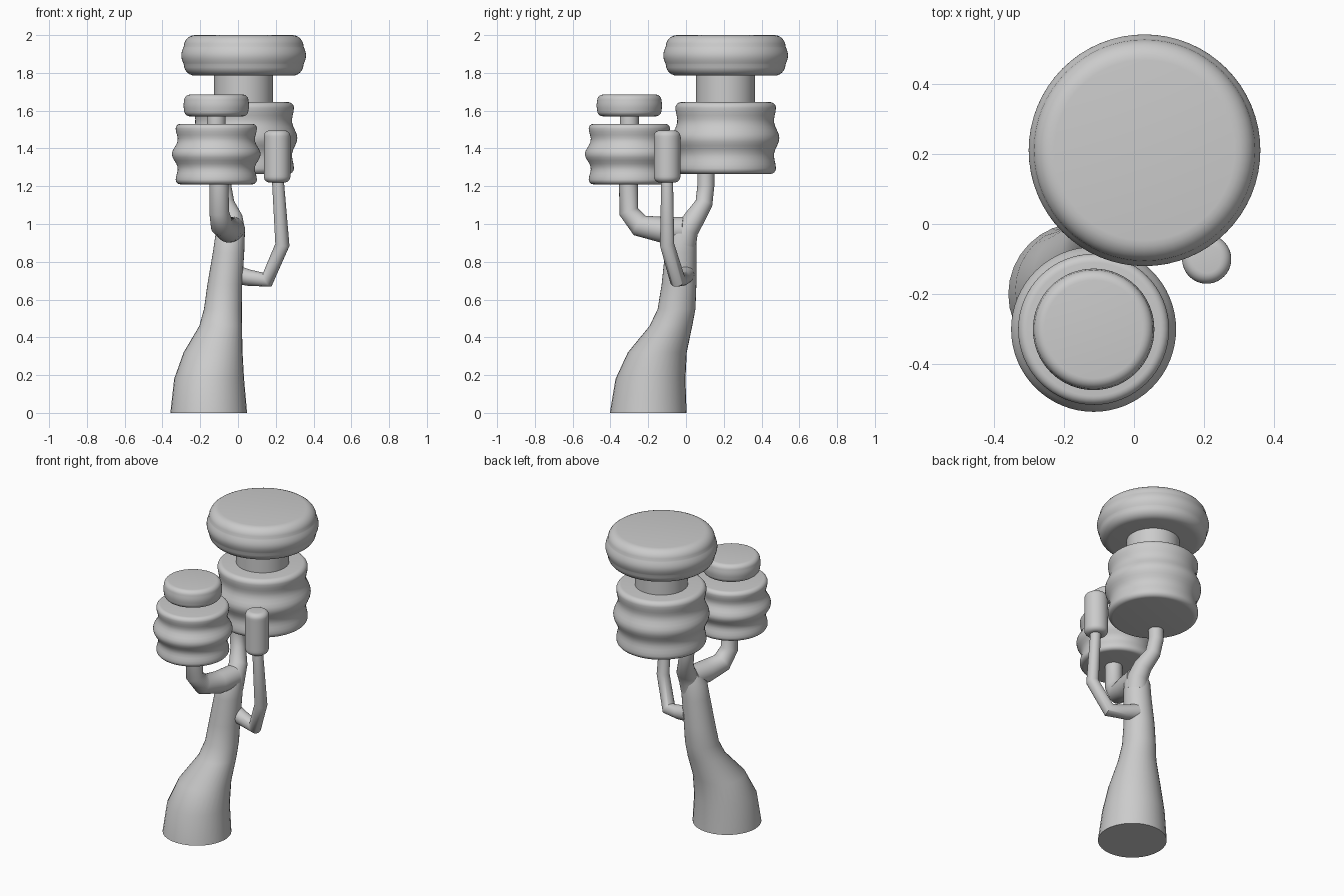
import bpy
import bmesh
from math import cos, sin, pi, radians
from mathutils import Vector

cube = bpy.data.objects.get("Cube")
if cube:
    bpy.data.objects.remove(cube)

grey = bpy.data.materials.new("plain grey")
grey.use_nodes = True
COLOUR = (0.6, 0.6, 0.6, 1)
grey.diffuse_color = COLOUR
grey.node_tree.nodes["Principled BSDF"].inputs["Base Color"].default_value = COLOUR


def finish(name, bm, angle):
    bmesh.ops.recalc_face_normals(bm, faces=bm.faces)
    mesh = bpy.data.meshes.new(name)
    bm.to_mesh(mesh)
    bm.free()
    mesh.materials.append(grey)
    obj = bpy.data.objects.new(name, mesh)
    bpy.context.collection.objects.link(obj)
    bpy.ops.object.select_all(action='DESELECT')
    obj.select_set(True)
    bpy.context.view_layer.objects.active = obj
    bpy.ops.object.shade_smooth_by_angle(angle=radians(angle))
    return obj


def loft(name, rings, level=False, sides=32, angle=50):
    """Tube through (x, y, z, radius) rings; level keeps the rings flat."""
    bm = bmesh.new()
    centres = [Vector(r[:3]) for r in rings]
    loops = []
    u = Vector((1, 0, 0))
    for i, c in enumerate(centres):
        before = (c - centres[i - 1]).normalized() if i else Vector()
        after = (centres[i + 1] - c).normalized() if i + 1 < len(rings) else Vector()
        t = Vector((0, 0, 1)) if level else (before + after).normalized()
        if i == 0 and abs(t.dot(u)) > 0.9:
            u = Vector((0, 1, 0))
        u = (u - t * u.dot(t)).normalized()
        v = t.cross(u)
        loops.append([bm.verts.new(c + rings[i][3] * (u * cos(a) + v * sin(a)))
                      for a in (2 * pi * k / sides for k in range(sides))])
    for a, b in zip(loops, loops[1:]):
        for k in range(sides):
            n = (k + 1) % sides
            bm.faces.new((a[k], a[n], b[n], b[k]))
    bm.faces.new(loops[0])
    bm.faces.new(loops[-1])
    return finish(name, bm, angle)


def rounded_drum(name, x, y, bottom, top, radius, corner, belly=0, waves=0):
    """Turned disc with rounded rims and an optional swelling in the side."""
    profile = []
    steps = 6
    for k in range(steps + 1):
        a = pi / 2 * k / steps
        profile.append((radius - corner + corner * sin(a),
                        bottom + corner - corner * cos(a)))
    low, high = bottom + corner, top - corner
    for k in range(1, 16):
        f = k / 16
        # One soft central ridge with a shallow groove on either side
        swell = sin(pi * f) if not waves else cos(waves * pi * (f - 0.5)) * sin(pi * f)
        profile.append((radius + belly * swell, low + (high - low) * f))
    for k in range(steps + 1):
        a = pi / 2 * k / steps
        profile.append((radius - corner + corner * cos(a),
                        top - corner + corner * sin(a)))
    loft(name, [(x, y, z, r) for r, z in profile], level=True, sides=64, angle=50)


# Trunk, sweeping back from a wide foot
loft("trunk", [(-.155, -.2, 0, .203), (-.153, -.188, .18, .185),
               (-.132, -.152, .32, .156), (-.092, -.08, .46, .113),
               (-.08, -.05, .55, .1), (-.07, -.037, .68, .092),
               (-.05, -.028, .85, .083), (-.042, -.022, .94, .078),
               (-.035, -.01, 1.0, .055)], level=True)

# Branches
loft("back_branch", [(-.035, -.015, .9, .07), (-.025, .005, .97, .062),
                     (-.03, .045, 1.03, .055), (-.065, .095, 1.11, .046),
                     (-.08, .105, 1.2, .045), (-.08, .105, 1.3, .045)])
loft("front_branch", [(-.03, -.01, .97, .068), (-.05, -.13, .97, .068),
                      (-.085, -.245, .992, .06), (-.1, -.303, 1.065, .052),
                      (-.1, -.305, 1.25, .05)])
loft("side_twig", [(-.02, -.005, .735, .05), (.06, -.02, .715, .043),
                   (.155, -.045, .705, .042), (.235, -.1, .89, .038),
                   (.21, -.1, 1.25, .031)])

# Front foliage: ridged drum, neck and cap
FX, FY = -.115, -.3
rounded_drum("front_foliage", FX, FY, 1.21, 1.53, .215, .025, .02, 3)
rounded_drum("front_neck", FX, FY, 1.5, 1.6, .05, .005)
rounded_drum("front_cap", FX, FY, 1.57, 1.685, .17, .03, .003)

# Back foliage: larger drum, thick neck and broad cap
BX, BY = .03, .21
rounded_drum("back_foliage", BX, BY, 1.265, 1.645, .266, .03, .018, 3)
rounded_drum("back_neck", BX, BY, 1.6, 1.83, .156, .005)
rounded_drum("back_cap", BX, BY, 1.785, 2.0, .317, .06, .013)

# Small bud at the end of the twig
rounded_drum("twig_bud", .207, -.1, 1.22, 1.495, .07, .03)
